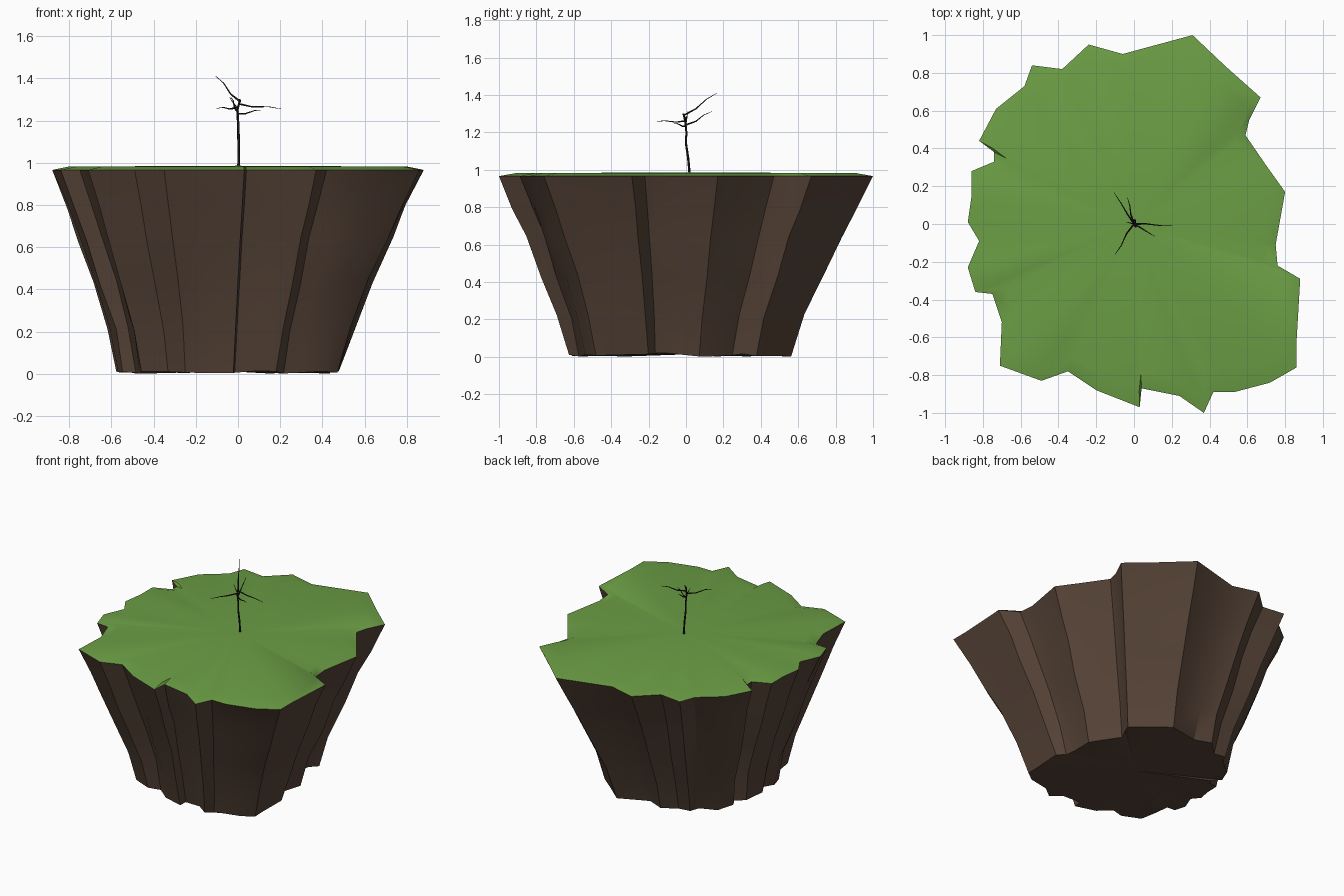
import bpy
import bmesh
import math
import random
from mathutils import Vector

random.seed(4)
cube = bpy.data.objects.get("Cube")
if cube:
    bpy.data.objects.remove(cube, do_unlink=True)


def material(name, colour):
    mat = bpy.data.materials.new(name)
    mat.use_nodes = True
    mat.diffuse_color = (*colour, 1)
    shader = mat.node_tree.nodes["Principled BSDF"]
    shader.inputs["Base Color"].default_value = (*colour, 1)
    shader.inputs["Roughness"].default_value = 0.9
    return mat


earth = material("brown earth", (0.092, 0.056, 0.038))
grass = material("grass green", (0.15, 0.345, 0.06))
bark = material("dark bark", (0.02, 0.013, 0.012))

# Jagged rim, counter-clockwise from the left side of the model
RIM = [(.80, .17), (.70, .31), (.59, .47), (.61, .55), (.67, .67), (.49, .83),
       (.31, 1), (-.06, .90), (-.24, .95), (-.38, .82), (-.54, .84), (-.58, .73),
       (-.73, .61), (-.82, .44), (-.74, .38), (-.74, .33), (-.86, .28),
       (-.86, .15), (-.88, .01), (-.82, -.09), (-.88, -.23), (-.84, -.36),
       (-.75, -.37), (-.70, -.52), (-.71, -.75), (-.49, -.83), (-.35, -.78),
       (-.20, -.88), (.03, -.97), (.04, -.87), (.24, -.91), (.37, -1),
       (.42, -.89), (.53, -.89), (.72, -.84), (.86, -.76), (.86, -.63),
       (.88, -.29), (.76, -.22), (.75, -.11)]
RIM_Z = 0.966


def ring(bm, scale, z, shift=0.0, jitter=0.0, z_jitter=0.0):
    """One copy of the rim, scaled and moved towards the base centre."""
    verts = []
    for x, y in RIM:
        s = scale + random.uniform(-jitter, jitter)
        verts.append(bm.verts.new((x * s - 0.04 * shift, y * s - 0.03 * shift,
                                   z + random.uniform(0, z_jitter))))
    return verts


def bridge(bm, lower, upper):
    n = len(lower)
    for i in range(n):
        j = (i + 1) % n
        bm.faces.new((lower[i], lower[j], upper[j], upper[i]))


def fan(bm, loop, centre):
    mid = bm.verts.new(centre)
    for i, v in enumerate(loop):
        bm.faces.new((v, loop[(i + 1) % len(loop)], mid))


def finish(bm, name, mat, angle):
    bmesh.ops.recalc_face_normals(bm, faces=bm.faces)
    mesh = bpy.data.meshes.new(name)
    bm.to_mesh(mesh)
    bm.free()
    mesh.materials.append(mat)
    obj = bpy.data.objects.new(name, mesh)
    bpy.context.collection.objects.link(obj)
    smooth(obj, angle)


def smooth(obj, angle):
    bpy.ops.object.select_all(action="DESELECT")
    obj.select_set(True)
    bpy.context.view_layer.objects.active = obj
    bpy.ops.object.shade_smooth_by_angle(angle=math.radians(angle))


# Cliff: the rim lofted down to a smaller base
bm = bmesh.new()
LEVELS = [(0.60, 0.0), (0.66, 0.2), (0.75, 0.42), (0.84, 0.62), (0.915, 0.78), (1, RIM_Z)]
rings = []
for scale, z in LEVELS:
    base, top = z == 0, z == RIM_Z
    rings.append(ring(bm, scale, z, shift=1 - z / RIM_Z,
                      jitter=0 if top else 0.012,
                      z_jitter=0.02 if base else 0 if top else 0.03))
for lower, upper in zip(rings, rings[1:]):
    bridge(bm, lower, upper)
fan(bm, rings[0], (-0.04, -0.03, 0.012))
finish(bm, "earth_cliff", earth, 30)

# Grass: a gently domed cap on the cliff
bm = bmesh.new()
edge = ring(bm, 1, RIM_Z)
inner = ring(bm, 0.91, 0.982)
bridge(bm, edge, inner)
fan(bm, inner, (0, 0, 0.986))
finish(bm, "grass_top", grass, 40)


# Bare tree: tapered trunk with thin kinked branches
def limb(name, points, thick, thin):
    curve = bpy.data.curves.new(name, "CURVE")
    curve.dimensions = "3D"
    curve.bevel_depth = 1
    curve.bevel_resolution = 1
    curve.use_fill_caps = True
    spline = curve.splines.new("POLY")
    spline.points.add(len(points) - 1)
    for i, p in enumerate(points):
        spline.points[i].co = (*p, 1)
        spline.points[i].radius = thick + (thin - thick) * i / (len(points) - 1)
    curve.materials.append(bark)
    obj = bpy.data.objects.new(name, curve)
    bpy.context.collection.objects.link(obj)
    bpy.ops.object.select_all(action="DESELECT")
    obj.select_set(True)
    bpy.context.view_layer.objects.active = obj
    bpy.ops.object.convert(target="MESH")
    smooth(bpy.context.object, 50)


limb("trunk", [(.003, .02, .97), (.004, .012, 1.06), (.002, 0, 1.14), (0, .002, 1.2),
               (-.003, -.003, 1.25), (.01, -.014, 1.3)], 0.007, 0.005)

BRANCHES = [((.01, -.014, 1.29), (-.105, .165, 1.41)),
            ((0, 0, 1.28), (.205, -.01, 1.255)),
            ((0, 0, 1.262), (-.1, -.16, 1.258)),
            ((0, 0, 1.232), (.11, -.065, 1.25)),
            ((0, 0, 1.24), (-.035, .14, 1.312))]
for n, (start, end) in enumerate(BRANCHES, 1):
    a, b = Vector(start), Vector(end)
    kink = Vector((0.005, -0.004, 0.006))
    path = [a, a.lerp(b, 0.35) - kink, a.lerp(b, 0.7) + kink * 0.5, b]
    limb(f"branch_{n}", path, 0.005, 0.001)
# Short twig beside the crown
limb("twig", [(0, 0, 1.255), (-.02, .005, 1.28), (-.04, .01, 1.31)], 0.004, 0.001)
